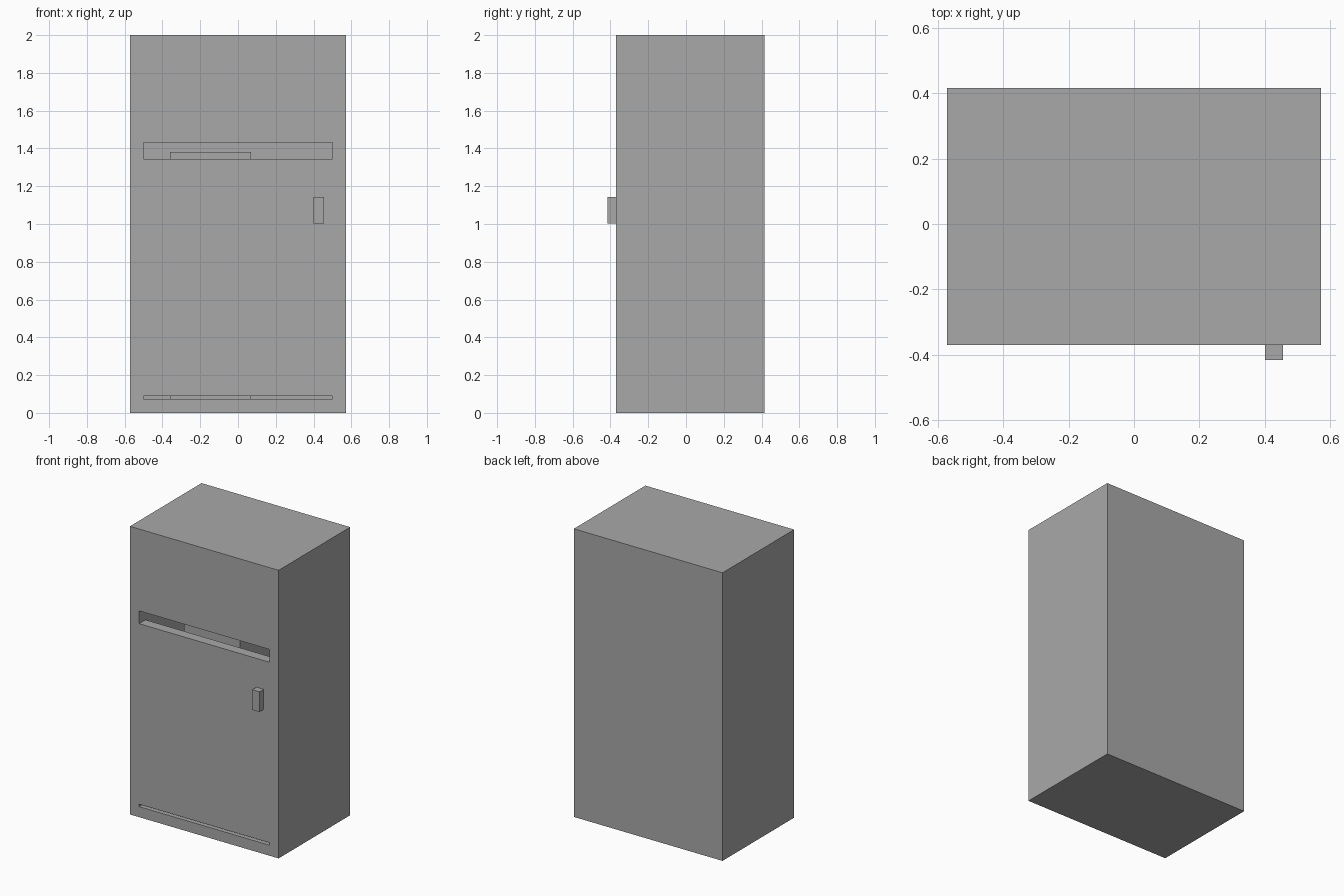
import bpy

if "Cube" in bpy.data.objects:
    bpy.data.objects.remove(bpy.data.objects["Cube"])

grey = bpy.data.materials.new("mid_grey")
grey.diffuse_color = (0.397, 0.397, 0.397, 1)
grey.use_nodes = True
grey.node_tree.nodes["Principled BSDF"].inputs["Base Color"].default_value = grey.diffuse_color


def box(name, x, y, z):
    """Box from its (min, max) range on each axis."""
    bpy.ops.mesh.primitive_cube_add(size=1)
    ob = bpy.context.object
    ob.name = name
    ob.location = [(r[0] + r[1]) / 2 for r in (x, y, z)]
    ob.scale = [r[1] - r[0] for r in (x, y, z)]
    bpy.ops.object.transform_apply(location=True, rotation=False, scale=True)
    ob.data.materials.append(grey)
    return ob


def cut(target, x, y, z):
    """Subtract a box from the target and discard the cutter."""
    cutter = box("cutter", x, y, z)
    mod = target.modifiers.new("cut", "BOOLEAN")
    mod.operation = "DIFFERENCE"
    mod.solver = "EXACT"
    mod.object = cutter
    bpy.context.view_layer.objects.active = target
    bpy.ops.object.modifier_apply(modifier=mod.name)
    bpy.data.objects.remove(cutter, do_unlink=True)


FRONT, BACK = -0.37, 0.415
WALL = 0.07

# Hollow cabinet with two slots through its front wall
cabinet = box("cabinet", (-0.571, 0.571), (FRONT, BACK), (0, 2))
cut(cabinet, (-0.5, 0.5), (FRONT + WALL, BACK - WALL), (WALL, 2 - WALL))
for z in ((1.343, 1.432), (0.073, 0.09)):
    cut(cabinet, (-0.5, 0.5), (FRONT - 0.1, FRONT + WALL + 0.05), z)

# Block standing inside, seen through the upper slot
box("inner_block", (-0.36, 0.07), (-0.08, BACK - WALL), (WALL, 1.38))

# Handle on the front
box("handle", (0.4, 0.456), (-0.415, FRONT), (1.003, 1.143))
